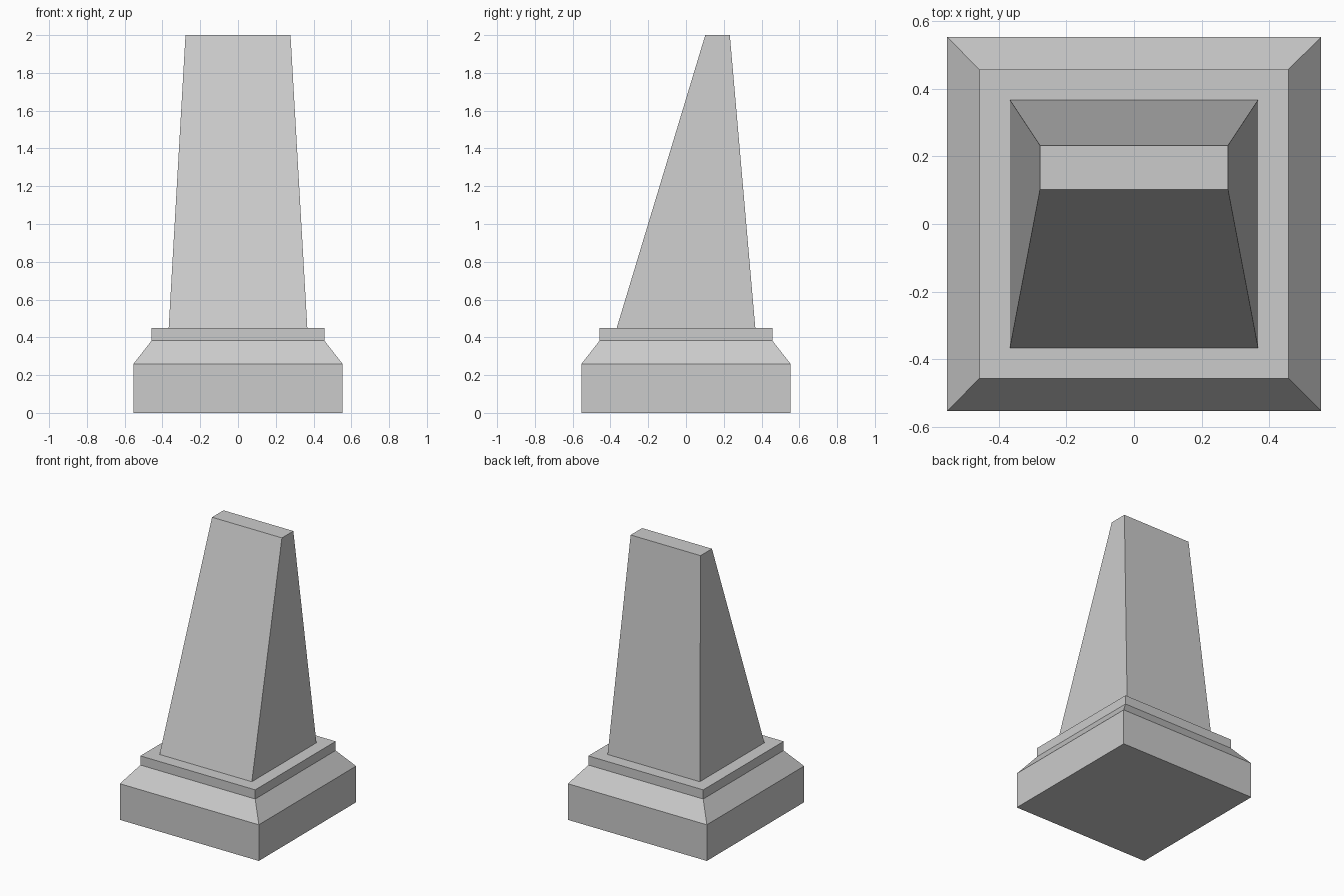
import bpy
import bmesh

default_cube = bpy.data.objects.get("Cube")
if default_cube:
    bpy.data.objects.remove(default_cube, do_unlink=True)

# Single stone colour
stone = bpy.data.materials.new("grey_stone")
stone.use_nodes = True
colour = (0.6, 0.6, 0.6, 1.0)
stone.diffuse_color = colour
shader = next(n for n in stone.node_tree.nodes if n.type == 'BSDF_PRINCIPLED')
shader.inputs["Base Color"].default_value = colour


def square(half, z):
    """Centred square section: half width, front y, back y, height."""
    return half, -half, half, z


def loft(name, sections):
    """Join rectangular sections, bottom to top, into a closed flat-sided solid."""
    bm = bmesh.new()
    rings = []
    for half, front, back, z in sections:
        corners = ((-half, front), (half, front), (half, back), (-half, back))
        rings.append([bm.verts.new((x, y, z)) for x, y in corners])
    for low, high in zip(rings, rings[1:]):
        for i in range(4):
            j = (i + 1) % 4
            bm.faces.new((low[i], low[j], high[j], high[i]))
    bm.faces.new(rings[0][::-1])
    bm.faces.new(rings[-1])
    mesh = bpy.data.meshes.new(name)
    bm.to_mesh(mesh)
    bm.free()
    mesh.materials.append(stone)
    obj = bpy.data.objects.new(name, mesh)
    bpy.context.collection.objects.link(obj)
    return obj


# Stepped plinth: block, sloped shoulder and upright lip
loft("plinth", [square(0.553, 0), square(0.553, 0.26),
                square(0.457, 0.383), square(0.457, 0.449)])

# Leaning tapered pillar with a narrow flat top
loft("pillar", [square(0.367, 0.449), (0.278, 0.102, 0.232, 2.0)])
